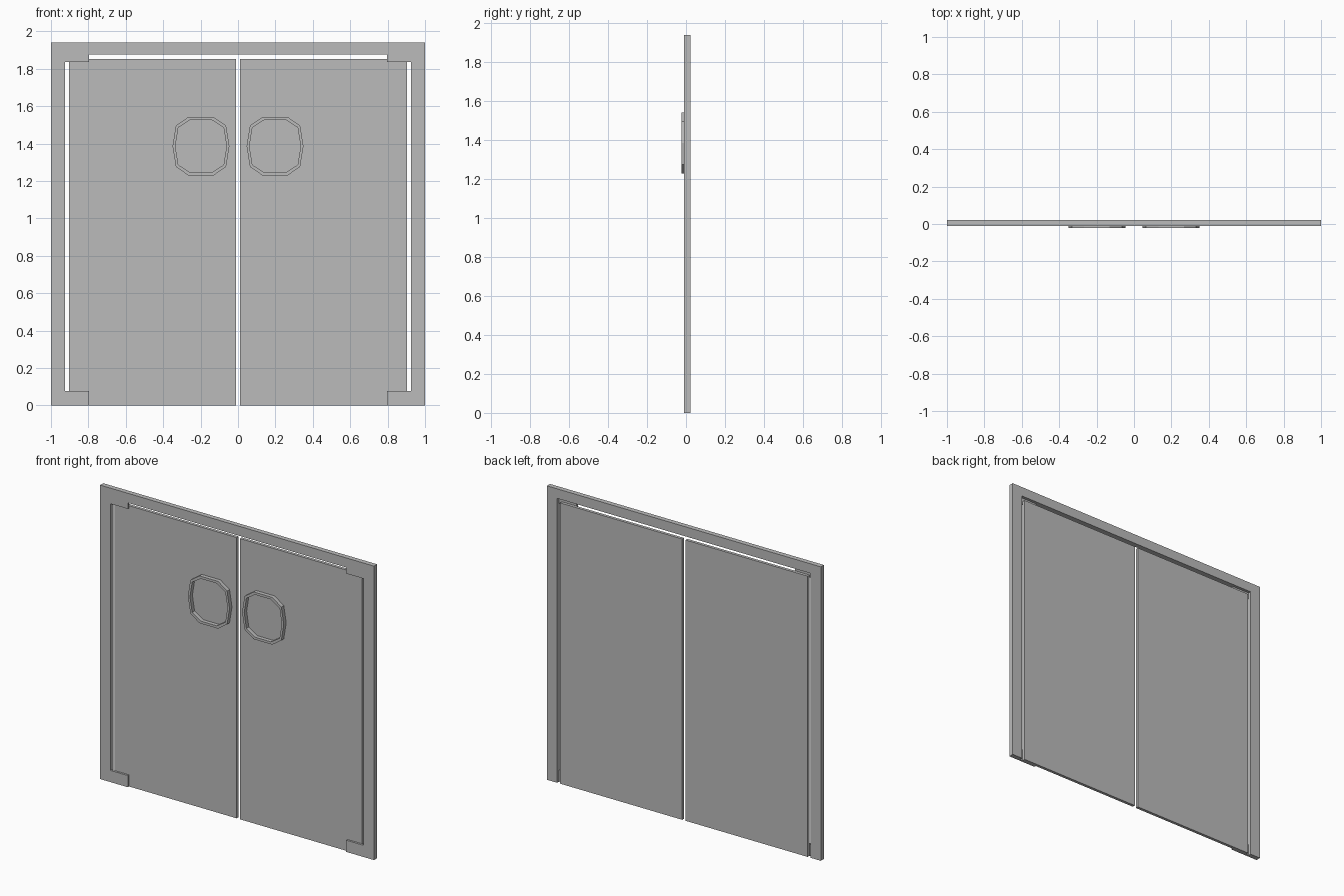
import bpy
import bmesh

if "Cube" in bpy.data.objects:
    bpy.data.objects.remove(bpy.data.objects["Cube"], do_unlink=True)

grey = bpy.data.materials.new("grey")
grey.use_nodes = True
grey.diffuse_color = (0.5, 0.5, 0.5, 1)
grey.node_tree.nodes["Principled BSDF"].inputs["Base Color"].default_value = grey.diffuse_color

FRONT, DOOR_FRONT, BACK = -0.01, 0.003, 0.0225
RING_FRONT = -0.0225
TOP, LINTEL = 1.94, 1.877
OPENING = 0.925


def finish(name, bm):
    bmesh.ops.recalc_face_normals(bm, faces=bm.faces)
    mesh = bpy.data.meshes.new(name)
    bm.to_mesh(mesh)
    bm.free()
    mesh.materials.append(grey)
    obj = bpy.data.objects.new(name, mesh)
    bpy.context.collection.objects.link(obj)


def prism(name, profile, y0, y1):
    """Extrude an x-z outline from y0 to y1."""
    bm = bmesh.new()
    face = bm.faces.new([bm.verts.new((x, y0, z)) for x, z in profile])
    made = bmesh.ops.extrude_face_region(bm, geom=[face])["geom"]
    verts = [v for v in made if isinstance(v, bmesh.types.BMVert)]
    bmesh.ops.translate(bm, verts=verts, vec=(0, y1 - y0, 0))
    finish(name, bm)


def panel(name, side, x0, x1, z0, z1, y0, y1):
    a, b = side * x0, side * x1
    prism(name, [(a, z0), (b, z0), (b, z1), (a, z1)], y0, y1)


def ring(name, cx, cz, outer, inner, y0, y1):
    """Closed band between two outlines with equal point counts."""
    bm = bmesh.new()
    loops = [[bm.verts.new((cx + x, y, cz + z)) for x, z in pts]
             for pts, y in ((outer, y0), (inner, y0), (inner, y1), (outer, y1))]
    n = len(outer)
    for k in range(4):
        a, b = loops[k], loops[(k + 1) % 4]
        for i in range(n):
            j = (i + 1) % n
            bm.faces.new((a[i], a[j], b[j], b[i]))
    finish(name, bm)


def rounded_outline(top_x, top_z, mid_x, mid_z, side_x):
    right = [(top_x, top_z), (mid_x, mid_z), (side_x, 0), (mid_x, -mid_z), (top_x, -top_z)]
    return right + [(-x, z) for x, z in reversed(right)]


# Door frame: two posts and a lintel
prism("door_frame", [(-1, 0), (-OPENING, 0), (-OPENING, LINTEL), (OPENING, LINTEL),
                     (OPENING, 0), (1, 0), (1, TOP), (-1, TOP)], FRONT, BACK)

outer = rounded_outline(0.068, 0.156, 0.134, 0.11, 0.152)
inner = rounded_outline(0.058, 0.14, 0.121, 0.1, 0.137)

for label, side in (("left", 1), ("right", -1)):
    # Door leaf
    panel(label + "_door", side, 0.012, 0.904, 0, 1.853, DOOR_FRONT, BACK)
    # Hinge plates in front of the leaf, flush with the frame
    panel(label + "_top_hinge", side, 0.797, OPENING, 1.837, LINTEL, FRONT, DOOR_FRONT)
    panel(label + "_bottom_hinge", side, 0.797, OPENING, 0, 0.077, FRONT, DOOR_FRONT)
    # Porthole rim
    ring(label + "_window_rim", side * 0.198, 1.386, outer, inner, RING_FRONT, DOOR_FRONT)
